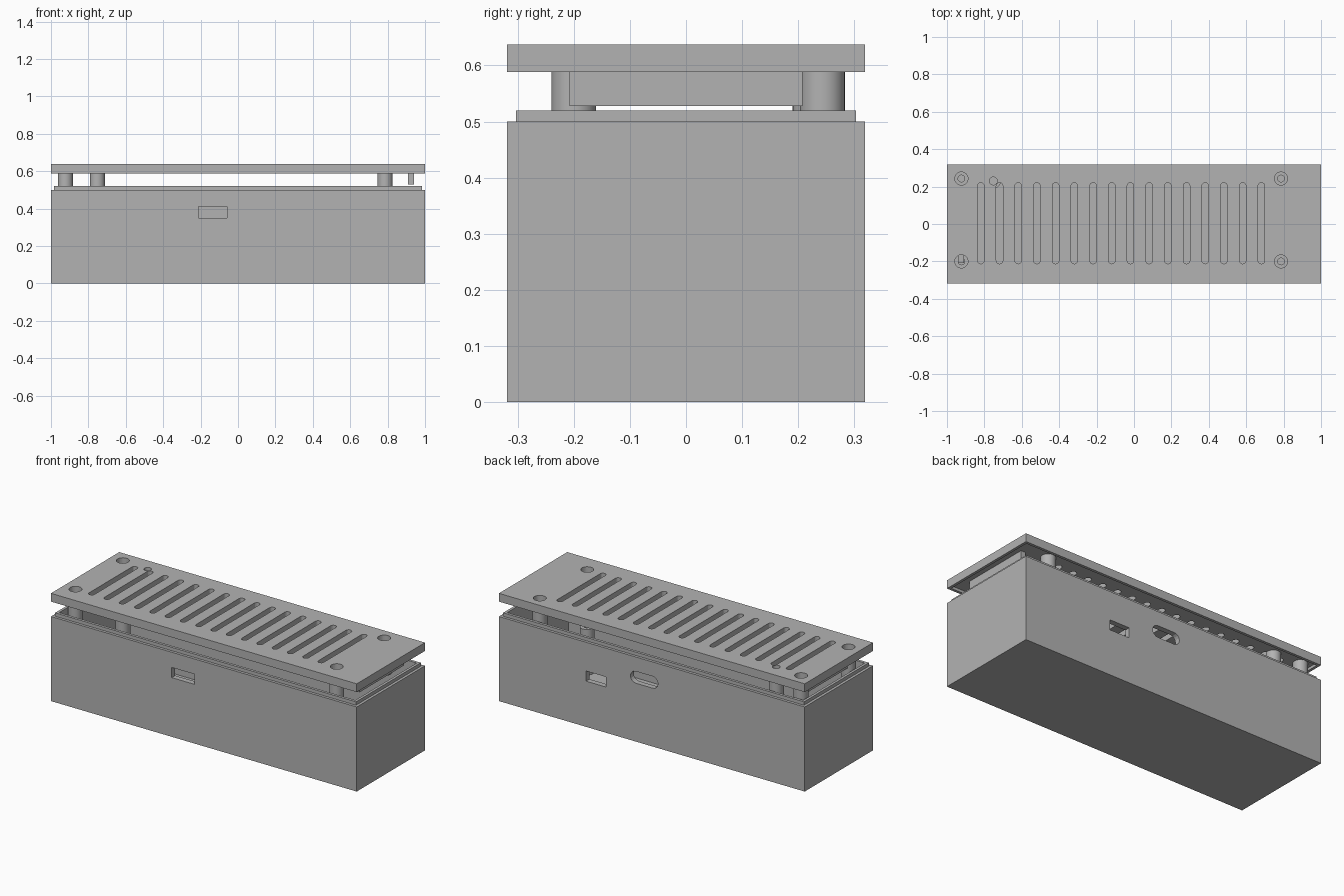
import bpy
import bmesh
import math
from mathutils import Matrix

cube = bpy.data.objects.get("Cube")
if cube:
    bpy.data.objects.remove(cube, do_unlink=True)

grey = bpy.data.materials.new("light grey plastic")
grey.use_nodes = True
grey.diffuse_color = (0.45, 0.45, 0.45, 1)
grey.node_tree.nodes["Principled BSDF"].inputs["Base Color"].default_value = grey.diffuse_color

HALF_X, HALF_Y = 1.0, 0.319
LIP = 0.016           # lip and recess step
WALL = 2 * LIP
LID_LOW, LID_INNER, LID_TOP = 0.588, 0.604, 0.637


def finish(name, bm):
    bmesh.ops.recalc_face_normals(bm, faces=bm.faces)
    mesh = bpy.data.meshes.new(name)
    bm.to_mesh(mesh)
    bm.free()
    mesh.materials.append(grey)
    obj = bpy.data.objects.new(name, mesh)
    bpy.context.collection.objects.link(obj)
    return obj


def stepped_shell(name, steps):
    """Nested rectangles of (inset, z) joined by walls and capped at both ends."""
    bm = bmesh.new()
    loops = []
    for inset, z in steps:
        x, y = HALF_X - inset, HALF_Y - inset
        loops.append([bm.verts.new((sx * x, sy * y, z))
                      for sx, sy in ((-1, -1), (1, -1), (1, 1), (-1, 1))])
    for a, b in zip(loops, loops[1:]):
        for i in range(4):
            j = (i + 1) % 4
            bm.faces.new((a[i], a[j], b[j], b[i]))
    bm.faces.new(loops[0])
    bm.faces.new(loops[-1])
    return finish(name, bm)


def box(name, low, high):
    bm = bmesh.new()
    add_box(bm, low, high)
    return finish(name, bm)


def add_box(bm, low, high):
    size = [h - l for l, h in zip(low, high)]
    mid = [(h + l) / 2 for l, h in zip(low, high)]
    bmesh.ops.create_cube(bm, size=1, matrix=Matrix.Translation(mid) @ Matrix.Diagonal((*size, 1)))


def add_slot(bm, length, radius, depth, matrix, segments=8):
    """Round-ended prism along local x; equal length and diameter give a cylinder."""
    reach = length / 2 - radius
    ring = []
    for side in (0, 1):
        shift = reach if side == 0 else -reach
        for i in range(segments + 1):
            if reach == 0 and i == segments:
                continue
            a = math.pi * (side - 0.5 + i / segments)
            ring.append((shift + radius * math.cos(a), radius * math.sin(a)))
    low, high = [[bm.verts.new(matrix @ Matrix.Translation((x, y, z)).translation)
                  for x, y in ring] for z in (-depth / 2, depth / 2)]
    bm.faces.new(low)
    bm.faces.new(high)
    for i in range(len(ring)):
        j = (i + 1) % len(ring)
        bm.faces.new((low[i], low[j], high[j], high[i]))


def tube(name, x, y, profile, segments=32):
    """Closed (radius, z) profile revolved about a vertical axis."""
    bm = bmesh.new()
    rings = [[bm.verts.new((x + r * math.cos(math.tau * i / segments),
                            y + r * math.sin(math.tau * i / segments), z))
              for i in range(segments)] for r, z in profile]
    for a, b in zip(rings, rings[1:] + rings[:1]):
        for i in range(segments):
            j = (i + 1) % segments
            bm.faces.new((a[i], a[j], b[j], b[i]))
    obj = finish(name, bm)
    bpy.ops.object.select_all(action="DESELECT")
    obj.select_set(True)
    bpy.context.view_layer.objects.active = obj
    bpy.ops.object.shade_smooth_by_angle(angle=math.radians(35))
    return obj


def cut(obj, bm):
    cutter = finish("cutter", bm)
    cutter.hide_render = True
    mod = obj.modifiers.new("openings", "BOOLEAN")
    mod.operation = "DIFFERENCE"
    mod.solver = "EXACT"
    mod.object = cutter
    bpy.ops.object.select_all(action="DESELECT")
    bpy.context.view_layer.objects.active = obj
    obj.select_set(True)
    bpy.ops.object.modifier_apply(modifier=mod.name)
    bpy.data.objects.remove(cutter, do_unlink=True)


# Open case with a thin lip standing inside its top edge
case = stepped_shell("case", [(0, 0), (0, 0.5), (LIP, 0.5), (LIP, 0.52),
                              (WALL, 0.52), (WALL, WALL)])
openings = bmesh.new()
add_box(openings, (-0.21, -0.4, 0.35), (-0.06, -0.25, 0.41))
add_box(openings, (0.3, 0.25, 0.27), (0.43, 0.4, 0.33))
add_slot(openings, 0.18, 0.035, 0.15,
         Matrix.Translation((0.05, HALF_Y, 0.38)) @ Matrix.Rotation(math.pi / 2, 4, "X"))
cut(case, openings)

# Raised lid with a recess below, vent slots and round holes
lid = stepped_shell("lid", [(0, LID_TOP), (0, LID_LOW), (LIP, LID_LOW), (LIP, LID_INNER)])
screws = [(x, y) for x in (-0.923, 0.786) for y in (-0.2, 0.243)]
light = (-0.752, 0.23)
holes = bmesh.new()
for i in range(16):
    add_slot(holes, 0.434, 0.0175, 0.2,
             Matrix.Translation((-0.819 + i * 0.1, 0.004, 0.62)) @ Matrix.Rotation(math.pi / 2, 4, "Z"))
for (x, y), r in [(p, 0.035) for p in screws] + [(light, 0.021)]:
    add_slot(holes, 2 * r, r, 0.2, Matrix.Translation((x, y, 0.62)), 16)
cut(lid, holes)

# Ribs under the two ends of the lid
for side, name in ((-1, "right"), (1, "left")):
    xs = sorted((side * 0.91, side * 0.94))
    box(name + "_lid_rib", (xs[0], -0.208, 0.528), (xs[1], 0.208, LID_INNER))

# Hollow screw posts below the lid and matching standoffs on the case floor
for n, (x, y) in enumerate(screws, 1):
    tube(f"lid_post_{n}", x, y, [(0.04, LID_INNER), (0.04, 0.43), (0.018, 0.43),
                                 (0.018, 0.46), (0.035, 0.46), (0.035, LID_INNER)])
    tube(f"case_standoff_{n}", x, y, [(0.04, WALL), (0.04, 0.3), (0.018, 0.3), (0.018, WALL)])

# Tube guiding an indicator light to its hole
tube("light_tube", *light, [(0.04, LID_INNER), (0.04, 0.45), (0.021, 0.45), (0.021, LID_INNER)])
